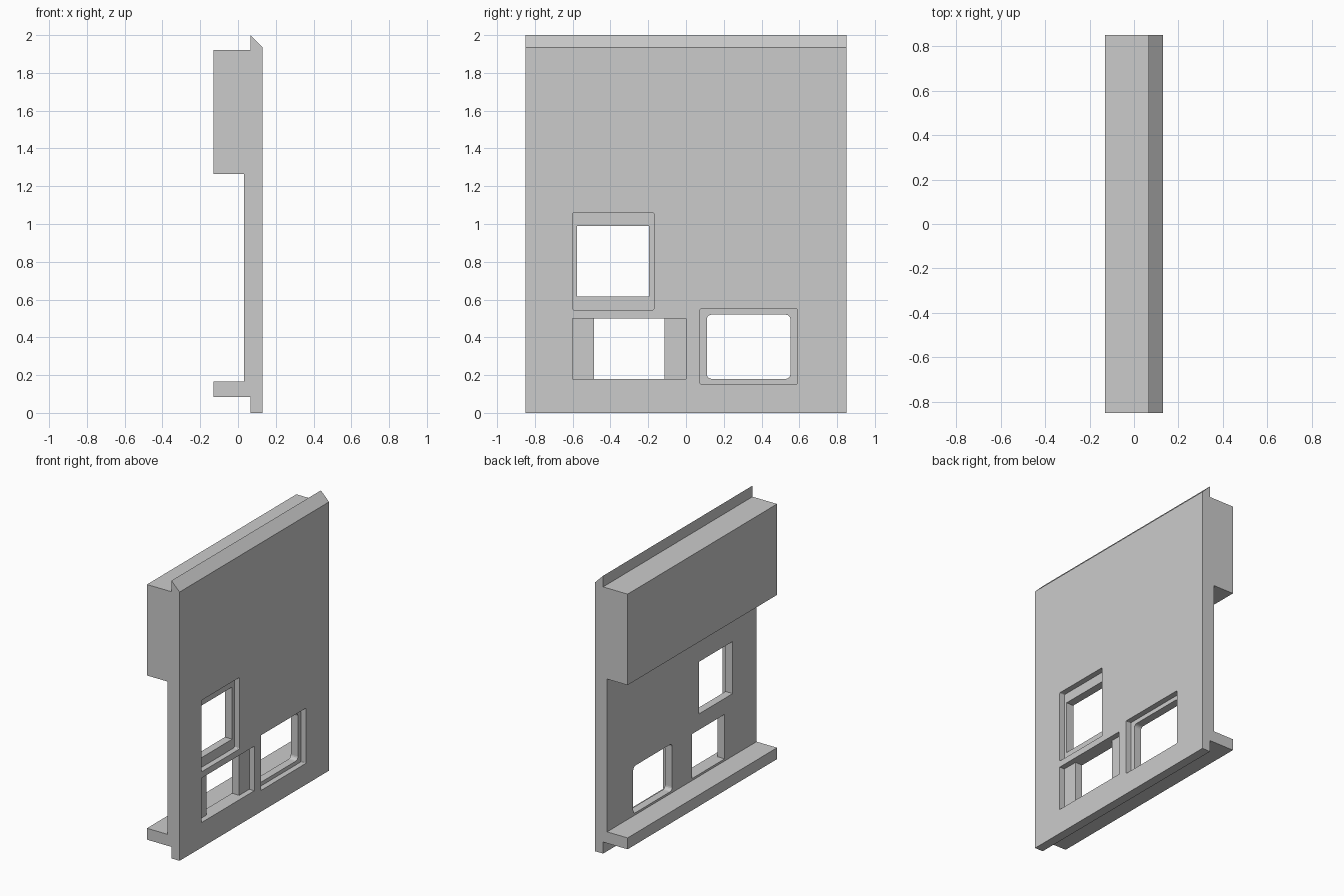
import bpy, bmesh, math

if "Cube" in bpy.data.objects:
    bpy.data.objects.remove(bpy.data.objects["Cube"])

grey = bpy.data.materials.new("light grey")
grey.diffuse_color = (0.6, 0.6, 0.6, 1)
grey.use_nodes = True
grey.node_tree.nodes["Principled BSDF"].inputs["Base Color"].default_value = grey.diffuse_color


def prism(name, points, axis_offset):
    """Closed solid: extrude a planar loop of 3D points by an offset."""
    bm = bmesh.new()
    face = bm.faces.new([bm.verts.new(p) for p in points])
    ext = bmesh.ops.extrude_face_region(bm, geom=[face])
    moved = [v for v in ext["geom"] if isinstance(v, bmesh.types.BMVert)]
    bmesh.ops.translate(bm, verts=moved, vec=axis_offset)
    bmesh.ops.recalc_face_normals(bm, faces=bm.faces)
    mesh = bpy.data.meshes.new(name)
    bm.to_mesh(mesh)
    bm.free()
    mesh.materials.append(grey)
    obj = bpy.data.objects.new(name, mesh)
    bpy.context.collection.objects.link(obj)
    return obj


def cut(panel, y0, y1, z0, z1, x0, radius=0.0):
    """Cut a rectangular opening, optionally round-cornered, from depth x0 out."""
    if radius:
        pts = []
        corners = [(y1 - radius, z1 - radius), (y0 + radius, z1 - radius),
                   (y0 + radius, z0 + radius), (y1 - radius, z0 + radius)]
        for i, (cy, cz) in enumerate(corners):
            for k in range(5):
                a = math.radians(90 * i + 22.5 * k)
                pts.append((x0, cy + radius * math.cos(a), cz + radius * math.sin(a)))
    else:
        pts = [(x0, y0, z0), (x0, y1, z0), (x0, y1, z1), (x0, y0, z1)]
    cutter = prism("cutter", pts, (0.3, 0, 0))
    cutter.hide_render = True
    mod = panel.modifiers.new("opening", "BOOLEAN")
    mod.operation = "DIFFERENCE"
    mod.solver = "EXACT"
    mod.object = cutter
    bpy.context.view_layer.objects.active = panel
    bpy.ops.object.modifier_apply(modifier=mod.name)
    bpy.data.objects.remove(cutter)


# Panel with bevelled top lip, thick upper block and lower shelf
profile = [(0.065, 0), (0.13, 0), (0.13, 1.935), (0.065, 2.0), (0.065, 1.92),
           (-0.13, 1.92), (-0.13, 1.265), (0.033, 1.265), (0.033, 0.165),
           (-0.13, 0.165), (-0.13, 0.083), (0.065, 0.083)]
panel = prism("panel", [(x, -0.85, z) for x, z in profile], (0, 1.7, 0))

LEDGE, THROUGH = 0.09, -0.05

# Upper opening: shallow recess, then through hole
cut(panel, -0.60, -0.17, 0.545, 1.06, LEDGE, 0.008)
cut(panel, -0.578, -0.195, 0.615, 0.99, THROUGH)

# Lower wide opening with a ledge at each end
cut(panel, -0.60, 0.0, 0.18, 0.50, LEDGE)
cut(panel, -0.487, -0.115, 0.18, 0.50, THROUGH)

# Lower rounded opening
cut(panel, 0.075, 0.59, 0.153, 0.55, LEDGE, 0.005)
cut(panel, 0.11, 0.553, 0.18, 0.52, THROUGH, 0.025)
